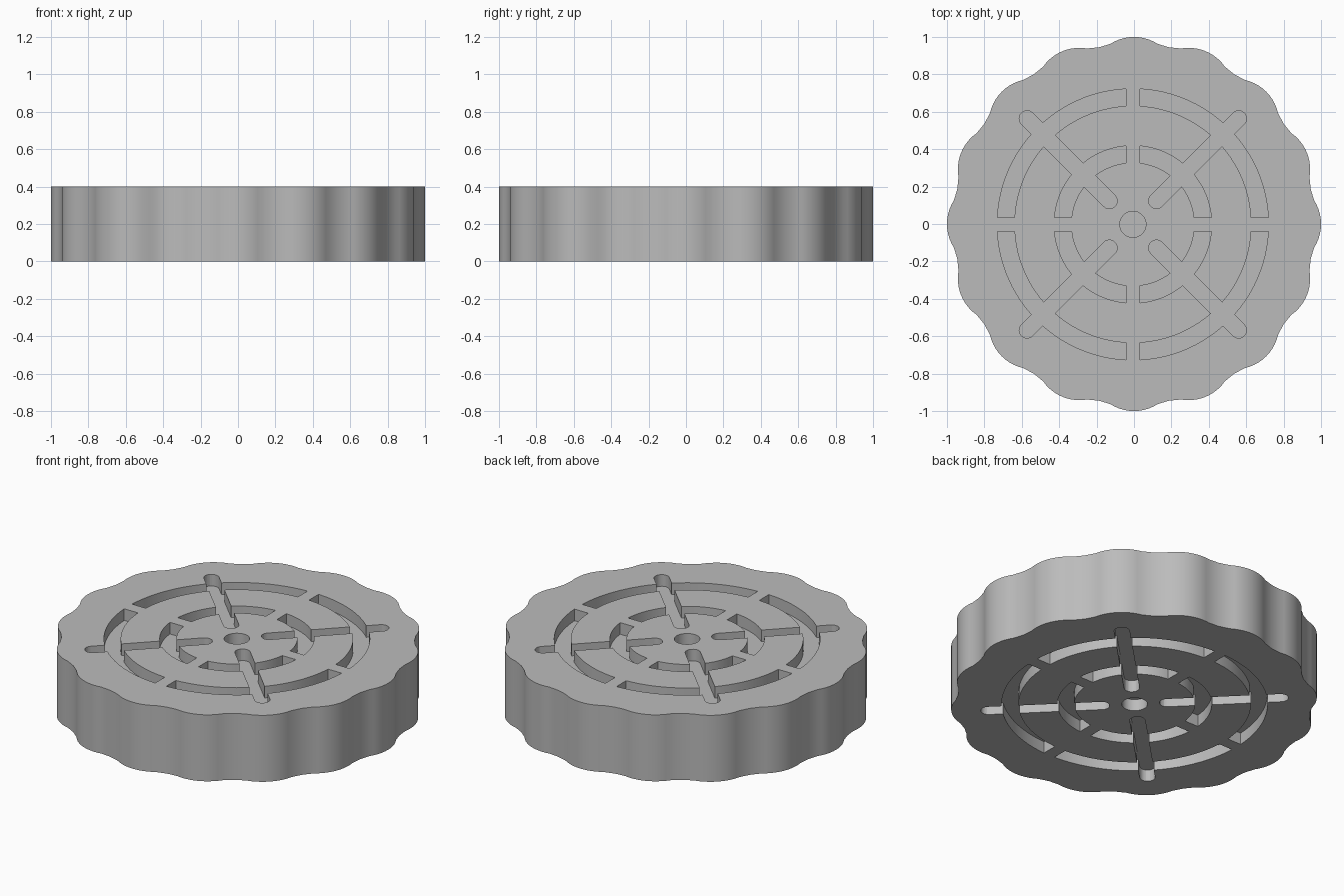
import bpy, bmesh, math
from mathutils import Matrix, Vector

if "Cube" in bpy.data.objects:
    bpy.data.objects.remove(bpy.data.objects["Cube"])

HEIGHT, DEPTH = 0.4, 0.07      # disc height, groove depth
LOBES = 16
GAP = 0.037                    # half width of the bridges between ring grooves
SLOT = 0.042                   # half width of the diagonal slots
SHIFT = Vector((-0.006, -0.002))

grey = bpy.data.materials.new("plain grey")
grey.use_nodes = True
grey.diffuse_color = (0.5, 0.5, 0.5, 1)
grey.node_tree.nodes["Principled BSDF"].inputs["Base Color"].default_value = (0.5, 0.5, 0.5, 1)


def polar(r, a):
    return Vector((r * math.cos(a), r * math.sin(a)))


def arc(r, start, end, steps, centre=Vector((0, 0))):
    return [centre + polar(r, start + (end - start) * i / steps) for i in range(steps + 1)]


def prism(bm, outline, z0, z1):
    """Extrude a counter-clockwise outline from z0 to z1."""
    low = [bm.verts.new((p.x, p.y, z0)) for p in outline]
    high = [bm.verts.new((p.x, p.y, z1)) for p in outline]
    bm.faces.new(low[::-1])
    bm.faces.new(high)
    n = len(outline)
    for i in range(n):
        j = (i + 1) % n
        bm.faces.new((low[i], low[j], high[j], high[i]))


def make_object(name, bm):
    mesh = bpy.data.meshes.new(name)
    bm.to_mesh(mesh)
    bm.free()
    mesh.materials.append(grey)
    obj = bpy.data.objects.new(name, mesh)
    bpy.context.collection.objects.link(obj)
    return obj


# Scalloped disc: round lobes joined by shallow hollows
bm = bmesh.new()
outline = []
for k in range(LOBES):
    a = math.tau * k / LOBES
    outline += arc(0.236, a - math.radians(32.5), a + math.radians(32.5), 10, polar(0.764, a))
    outline.append(polar(0.963, a + math.pi / LOBES))
prism(bm, outline, 0, HEIGHT)
disc = make_object("scalloped_disc", bm)

# Outlines of the four quarter grooves of each ring
ring_outlines = []
for inner, outer in ((0.33, 0.421), (0.634, 0.725)):
    for q in range(4):
        a, b = q * math.pi / 2, (q + 1) * math.pi / 2
        ga, gb = math.asin(GAP / outer), math.asin(GAP / inner)
        ring_outlines.append(arc(outer, a + ga, b - ga, 24) + arc(inner, b - gb, a + gb, 24))

# Outlines of the diagonal slots and the centre dimple
slot_outlines = [arc(0.07, 0, math.tau * 31 / 32, 31)]
for q in range(4):
    a = math.pi / 4 + q * math.pi / 2
    slot_outlines.append(
        arc(SLOT, a - math.pi / 2, a + math.pi / 2, 12, polar(0.8, a))
        + arc(SLOT, a + math.pi / 2, a + math.pi * 1.5, 12, polar(0.178, a)))

# Cut both patterns into the top and the underside
for name, outlines in (("ring_cutter", ring_outlines), ("slot_cutter", slot_outlines)):
    bm = bmesh.new()
    for shape in outlines:
        shape = [p + SHIFT for p in shape]
        prism(bm, shape, HEIGHT - DEPTH, HEIGHT + 0.1)
        prism(bm, shape, -0.1, DEPTH)
    cutter = make_object(name, bm)
    cutter.hide_render = True
    mod = disc.modifiers.new(name, 'BOOLEAN')
    mod.operation = 'DIFFERENCE'
    mod.solver = 'EXACT'
    mod.object = cutter
    bpy.context.view_layer.objects.active = disc
    bpy.ops.object.modifier_apply(modifier=name)
    bpy.data.objects.remove(cutter)

# Smooth curved walls, crisp rims
bpy.ops.object.select_all(action='DESELECT')
disc.select_set(True)
bpy.context.view_layer.objects.active = disc
bpy.ops.object.shade_smooth_by_angle(angle=math.radians(15))
